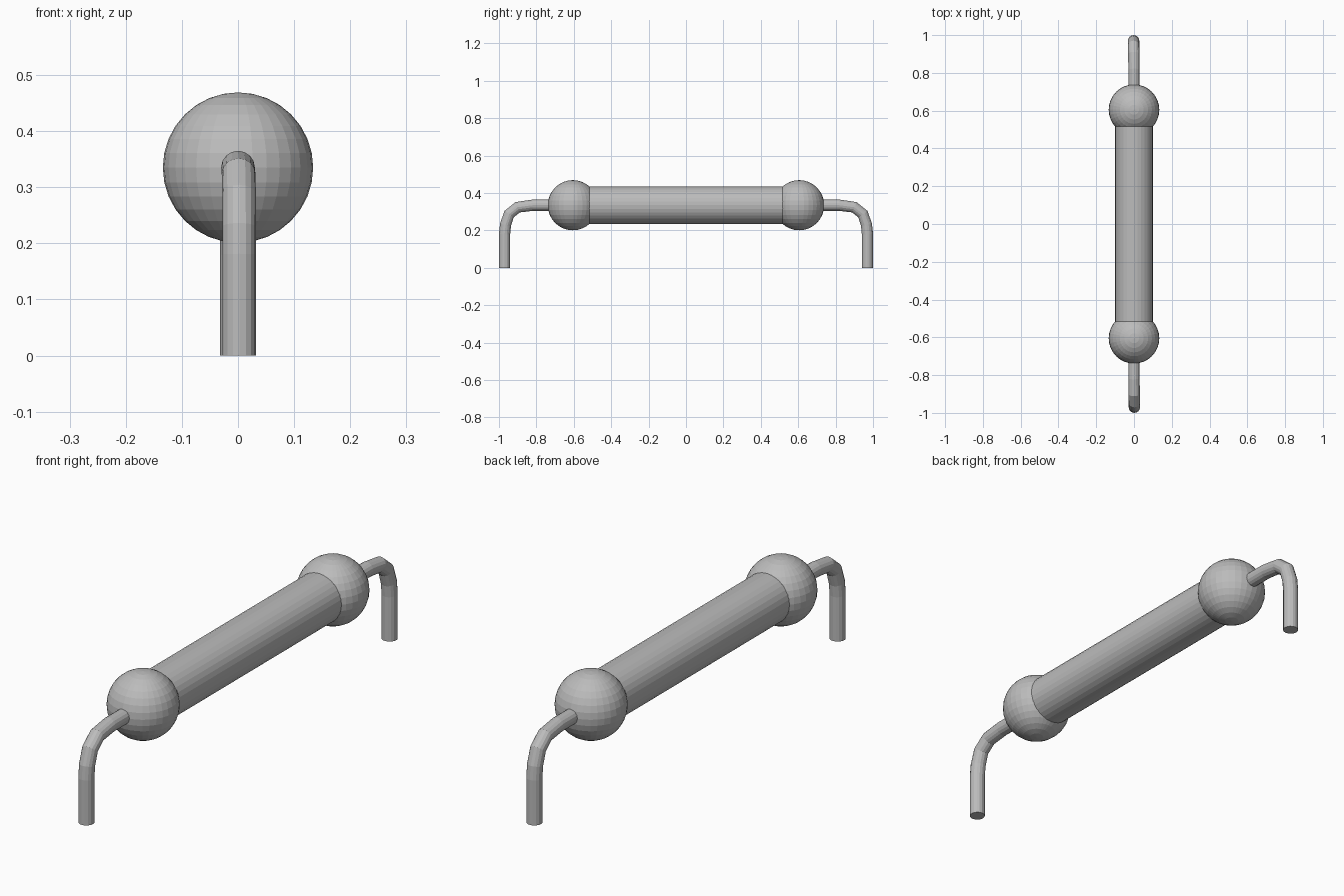
import bpy
from math import radians

cube = bpy.data.objects.get("Cube")
if cube:
    bpy.data.objects.remove(cube, do_unlink=True)

AXIS_Z = 0.335

grey = bpy.data.materials.new("plain grey")
grey.use_nodes = True
colour = (0.5, 0.5, 0.5, 1)
grey.diffuse_color = colour
grey.node_tree.nodes["Principled BSDF"].inputs["Base Color"].default_value = colour


def finish(obj, name):
    obj.name = name
    obj.data.materials.append(grey)


# Long round body, its ends buried in the bulbs
bpy.ops.mesh.primitive_cylinder_add(vertices=32, radius=0.1, depth=1.21,
                                    location=(0, 0, AXIS_Z),
                                    rotation=(radians(90), 0, 0))
finish(bpy.context.object, "body")


def bent_wire(name, side):
    # Half-turn symmetric lead: out of the bulb, round the bend, down to the base
    path = [(0, 0.62, 0.335), (0, 0.82, 0.335), (-0.001, 0.9, 0.324),
            (-0.002, 0.946, 0.287), (-0.002, 0.965, 0.23),
            (-0.002, 0.97, 0.18), (-0.002, 0.97, 0)]
    curve = bpy.data.curves.new(name, "CURVE")
    curve.dimensions = "3D"
    curve.bevel_depth = 0.03
    curve.bevel_resolution = 6
    curve.use_fill_caps = True
    spline = curve.splines.new("POLY")
    spline.points.add(len(path) - 1)
    for point, (x, y, z) in zip(spline.points, path):
        point.co = (x * side, y * side, z, 1)
    spline.use_smooth = False
    obj = bpy.data.objects.new(name, curve)
    bpy.context.collection.objects.link(obj)
    finish(obj, name)


for label, side in (("front", -1), ("back", 1)):
    # Round bulb at each end of the body
    bpy.ops.mesh.primitive_uv_sphere_add(segments=32, ring_count=16, radius=0.134,
                                         location=(0, 0.605 * side, AXIS_Z))
    finish(bpy.context.object, label + "_bulb")
    bent_wire(label + "_wire", side)
